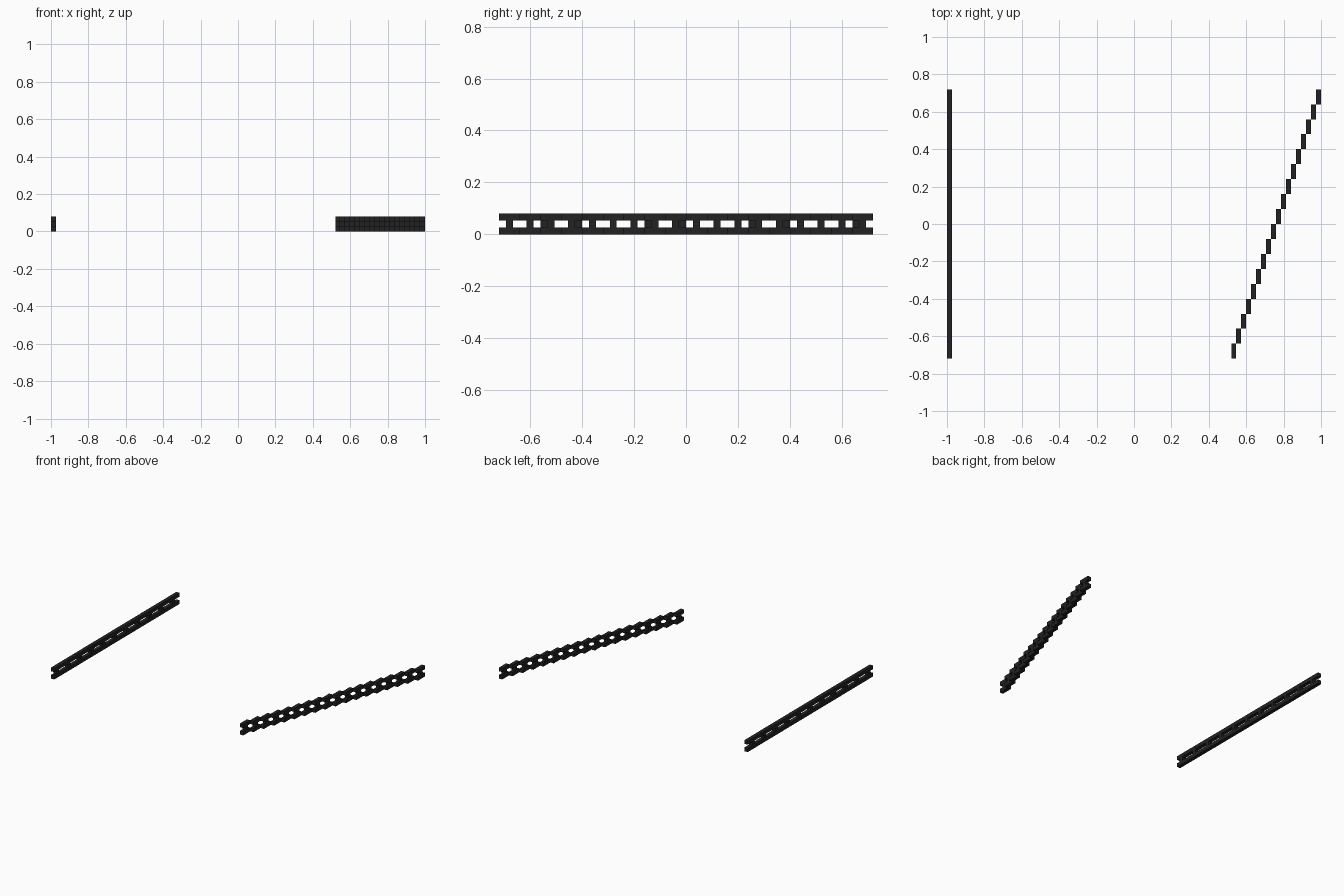
import bpy, bmesh
from mathutils import Matrix, Vector

if "Cube" in bpy.data.objects:
    bpy.data.objects.remove(bpy.data.objects["Cube"])

U = 2 / 75            # one block unit
X0, Y0 = -1.0, -0.72  # lower left corner of the layout
N = 54                # fence length in units

black = bpy.data.materials.new("charcoal black")
black.diffuse_color = (0.016, 0.016, 0.016, 1)
black.use_nodes = True
black.node_tree.nodes["Principled BSDF"].inputs["Base Color"].default_value = black.diffuse_color


def add_box(bm, lo, hi, capped=True):
    """Box between two corners given in block units; posts skip hidden caps."""
    lo, hi = Vector(lo), Vector(hi)
    size, mid = (hi - lo) * U, (lo + hi) * U / 2 + Vector((X0, Y0, 0))
    m = Matrix.Translation(mid) @ Matrix.Diagonal((*size, 1))
    verts = bmesh.ops.create_cube(bm, size=1, matrix=m)["verts"]
    if not capped:
        faces = {f for v in verts for f in v.link_faces}
        caps = [f for f in faces if abs(f.calc_center_median().z - mid.z) > size.z * 0.4]
        bmesh.ops.delete(bm, geom=caps, context="FACES_ONLY")


def make(name, boxes, capped=True):
    bm = bmesh.new()
    for lo, hi in boxes:
        add_box(bm, lo, hi, capped)
    me = bpy.data.meshes.new(name)
    bm.to_mesh(me)
    bm.free()
    me.materials.append(black)
    bpy.context.collection.objects.link(bpy.data.objects.new(name, me))


# rails of both fences, bottom and top
for label, z in (("lower", 0), ("upper", 2)):
    make(f"straight_{label}_rail", [((0, 0, z), (1, N, z + 1))])
    make(f"stepped_{label}_rail",
         [((57 + k, 3 * k, z), (58 + k, 3 * k + 3, z + 1)) for k in range(18)])

# straight fence posts every five units
make("straight_posts", [((0, i, 1), (1, i + 1, 2)) for i in range(1, N, 5)], False)

# one post in the middle of each stepped section
make("stepped_posts",
     [((57 + k, 3 * k + 1, 1), (58 + k, 3 * k + 2, 2)) for k in range(18)], False)
